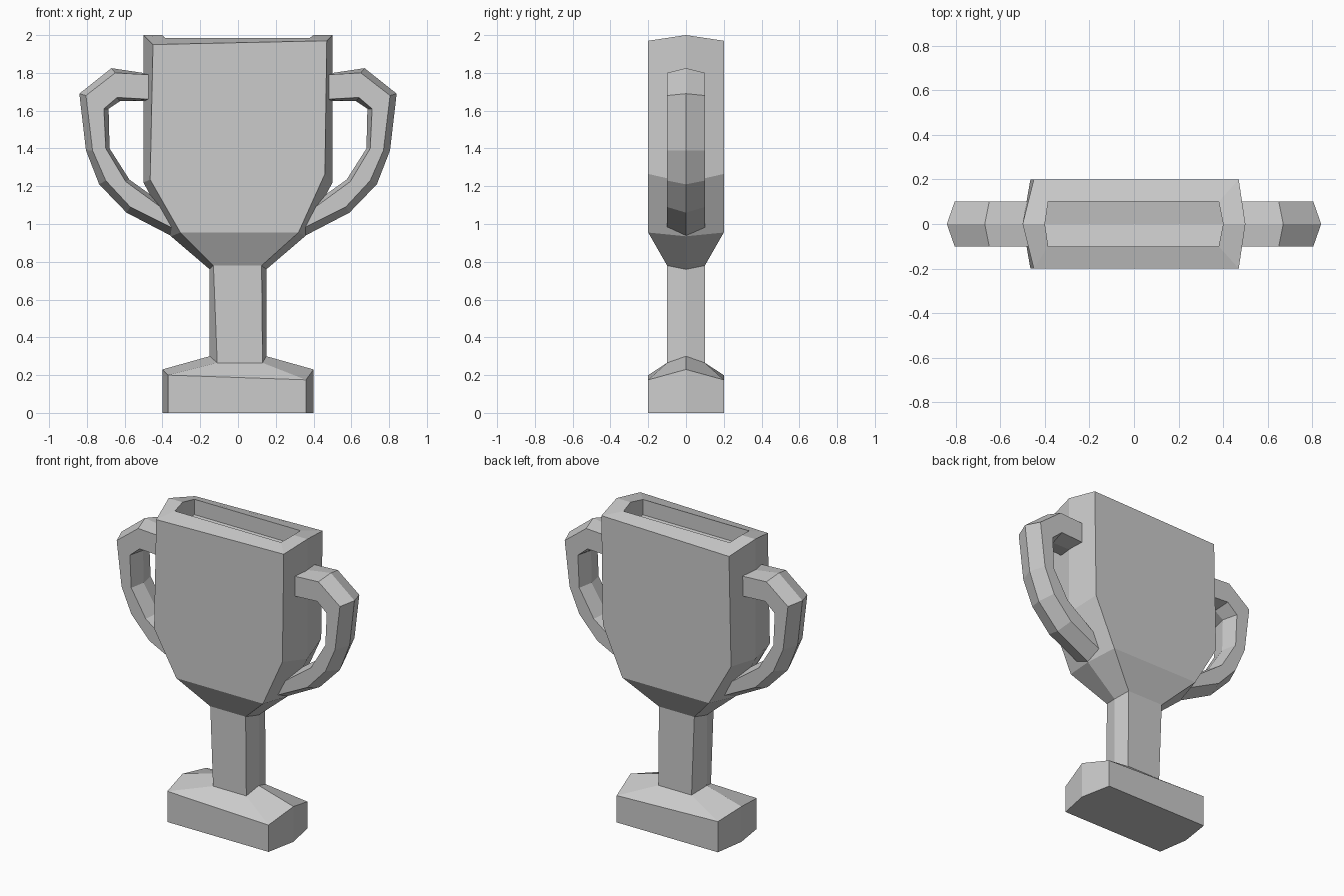
import bpy
import bmesh


def loft(name, rings, caps):
    """Skin a list of 6-point rings; caps are the ring indices closed with two quads."""
    bm = bmesh.new()
    loops = [[bm.verts.new(p) for p in ring] for ring in rings]
    for a, b in zip(loops, loops[1:]):
        for i in range(6):
            j = (i + 1) % 6
            bm.faces.new((a[i], a[j], b[j], b[i]))
    for k in caps:
        v = loops[k]
        bm.faces.new((v[0], v[1], v[2], v[3]))
        bm.faces.new((v[0], v[3], v[4], v[5]))
    bmesh.ops.recalc_face_normals(bm, faces=bm.faces[:])
    mesh = bpy.data.meshes.new(name)
    bm.to_mesh(mesh)
    bm.free()
    obj = bpy.data.objects.new(name, mesh)
    bpy.context.collection.objects.link(obj)
    return obj


def cup_ring(xm, zm, xl, zl, xr, zr, d):
    return [(-xm, 0, zm), (xl, -d, zl), (xr, -d, zr),
            (xm, 0, zm), (xr, d, zr), (xl, d, zl)]


# Base, stem, bowl and shallow cavity: middle x, z / left x, z / right x, z / half depth
levels = [
    (0.40, 0.00, -0.37, 0.00, 0.36, 0.00, 0.2),
    (0.40, 0.23, -0.37, 0.20, 0.36, 0.175, 0.2),
    (0.15, 0.30, -0.11, 0.265, 0.13, 0.265, 0.1),
    (0.15, 0.76, -0.13, 0.78, 0.125, 0.78, 0.1),
    (0.355, 0.935, -0.305, 0.955, 0.32, 0.955, 0.2),
    (0.50, 1.22, -0.465, 1.235, 0.46, 1.265, 0.2),
    (0.50, 2.00, -0.45, 1.95, 0.47, 1.97, 0.2),
    (0.40, 2.00, -0.385, 1.985, 0.38, 1.985, 0.1),
    (0.40, 1.87, -0.385, 1.885, 0.38, 1.885, 0.1),
]
loft("trophy_cup", [cup_ring(*lv) for lv in levels], caps=(0, -1))


# Handles: outer ridge, outer edge, inner edge, inner ridge (x, z pairs)
stations = [
    ((0.47, 1.795), (0.46, 1.79), (0.46, 1.66), (0.47, 1.65)),
    ((0.67, 1.825), (0.65, 1.80), (0.64, 1.67), (0.625, 1.65)),
    ((0.84, 1.69), (0.805, 1.68), (0.71, 1.61), (0.685, 1.61)),
    ((0.805, 1.39), (0.77, 1.39), (0.70, 1.40), (0.68, 1.40)),
    ((0.735, 1.21), (0.70, 1.23), (0.595, 1.225), (0.575, 1.235)),
    ((0.59, 1.06), (0.57, 1.09), (0.41, 1.09), (0.40, 1.11)),
    ((0.34, 0.93), (0.30, 0.955), (0.33, 1.05), (0.33, 1.07)),
]
for side, sx in (("left", -1), ("right", 1)):
    rings = []
    for om, oe, ie, im in stations:
        rings.append([(sx * om[0], 0, om[1]),
                      (sx * oe[0], -0.1, oe[1]), (sx * ie[0], -0.1, ie[1]),
                      (sx * im[0], 0, im[1]),
                      (sx * ie[0], 0.1, ie[1]), (sx * oe[0], 0.1, oe[1])])
    loft(side + "_handle", rings, caps=(0, -1))
